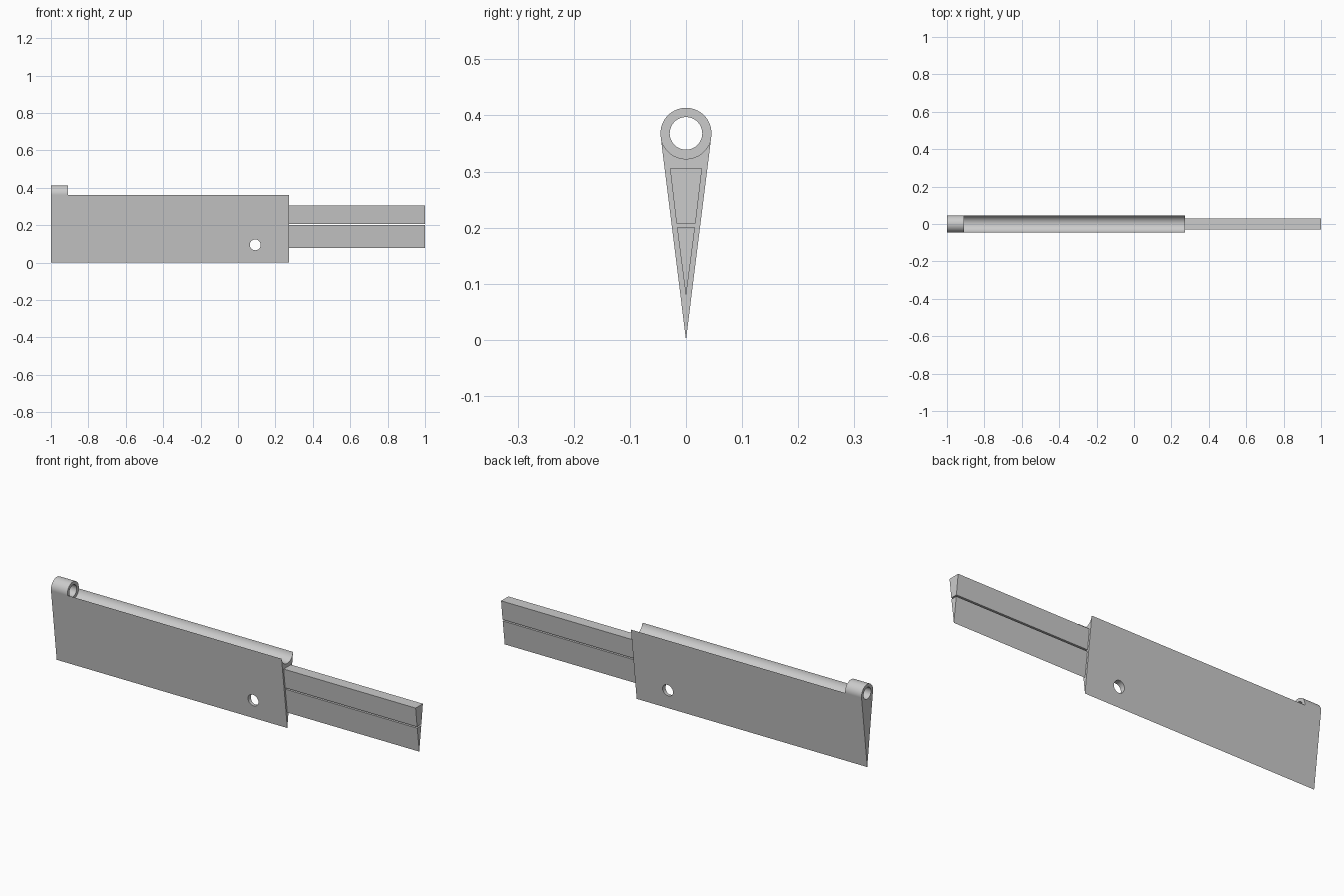
import bpy, bmesh
from math import sin, cos, pi, asin, radians

if "Cube" in bpy.data.objects:
    bpy.data.objects.remove(bpy.data.objects["Cube"])

AXIS_Z, R_OUT, R_IN = 0.368, 0.0455, 0.029
X_LEFT, X_TUBE, X_BODY, X_RIGHT = -1.0, -0.91, 0.272, 1.0


def finish(name, bm):
    bmesh.ops.recalc_face_normals(bm, faces=bm.faces)
    mesh = bpy.data.meshes.new(name)
    bm.to_mesh(mesh)
    bm.free()
    ob = bpy.data.objects.new(name, mesh)
    bpy.context.collection.objects.link(ob)
    return ob


def extrude_profile(name, profile, x0, x1):
    """Extrude a (y, z) outline along x."""
    bm = bmesh.new()
    face = bm.faces.new([bm.verts.new((x0, y, z)) for y, z in profile])
    ext = bmesh.ops.extrude_face_region(bm, geom=[face])["geom"]
    bmesh.ops.translate(bm, vec=(x1 - x0, 0, 0),
                        verts=[v for v in ext if isinstance(v, bmesh.types.BMVert)])
    return finish(name, bm)


def smooth(ob):
    bpy.ops.object.select_all(action='DESELECT')
    ob.select_set(True)
    bpy.context.view_layer.objects.active = ob
    bpy.ops.object.shade_smooth_by_angle(angle=radians(30))


# wedge body, flanks tangent to the tube, concave groove along the top
tilt = asin(R_OUT / AXIS_Z)
a0, a1 = -tilt, -pi + tilt
groove = [(R_OUT * cos(a), AXIS_Z + R_OUT * sin(a))
          for a in (a0 + (a1 - a0) * i / 32 for i in range(33))]
body = extrude_profile("wedge_body", [(0, 0)] + groove, X_LEFT, X_BODY)

# round hole through the flanks
bpy.ops.mesh.primitive_cylinder_add(vertices=48, radius=0.029, depth=0.3,
                                    location=(0.092, 0, 0.095), rotation=(pi / 2, 0, 0))
cutter = bpy.context.object
cutter.name = "hole_cutter"
cutter.hide_render = True
mod = body.modifiers.new("hole", 'BOOLEAN')
mod.object = cutter
mod.solver = 'EXACT'
bpy.context.view_layer.objects.active = body
bpy.ops.object.modifier_apply(modifier="hole")
bpy.data.objects.remove(cutter)
smooth(body)

# short hinge tube resting in the groove
bm = bmesh.new()
N = 64
rings = [[bm.verts.new((x, r * cos(2 * pi * i / N), AXIS_Z + r * sin(2 * pi * i / N)))
          for i in range(N)]
         for x, r in ((X_LEFT, R_OUT), (X_TUBE, R_OUT), (X_TUBE, R_IN), (X_LEFT, R_IN))]
for k in range(4):
    a, b = rings[k], rings[(k + 1) % 4]
    for i in range(N):
        j = (i + 1) % N
        bm.faces.new((a[i], a[j], b[j], b[i]))
smooth(finish("hinge_tube", bm))

# two tapered bars projecting from the body end
extrude_profile("upper_bar", [(-0.017, 0.207), (0.017, 0.207), (0.0285, 0.305), (-0.0285, 0.305)],
                X_BODY, X_RIGHT)
extrude_profile("lower_bar", [(0, 0.077), (0.016, 0.2), (-0.016, 0.2)], X_BODY, X_RIGHT)
